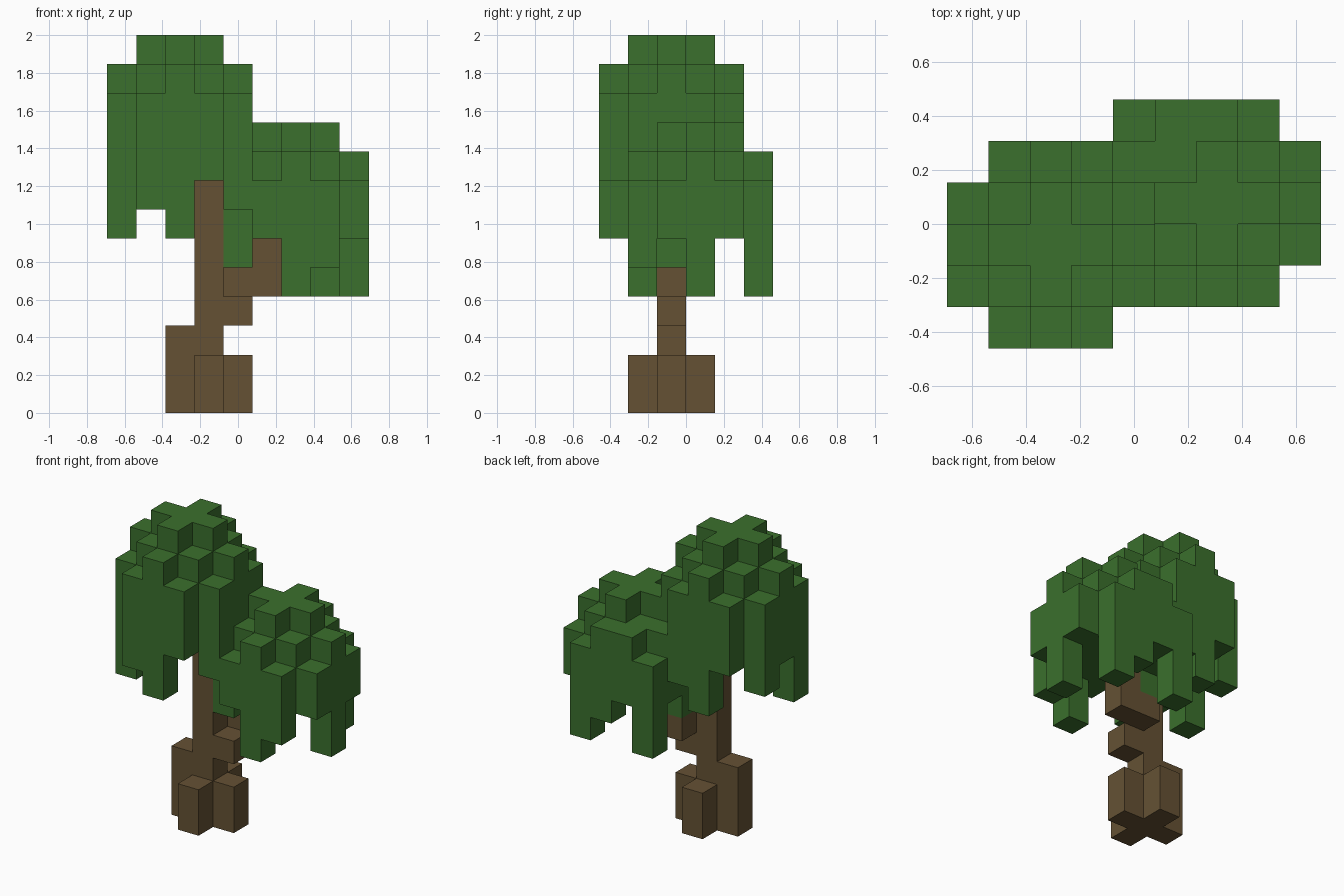
import bpy, bmesh
from mathutils import Vector

cube = bpy.data.objects.get("Cube")
if cube:
    bpy.data.objects.remove(cube, do_unlink=True)

U = 2 / 13                      # edge length of one block
ORIGIN = Vector((-4.5, -3, 0))  # grid corner, in blocks


def material(name, color):
    m = bpy.data.materials.new(name)
    m.use_nodes = True
    m.diffuse_color = color
    bsdf = next(n for n in m.node_tree.nodes if n.type == 'BSDF_PRINCIPLED')
    bsdf.inputs["Base Color"].default_value = color
    bsdf.inputs["Roughness"].default_value = 1
    return m


def column(i, j, bottom, top):
    return {(i, j, k) for k in range(bottom, top)}


def build_blocks(name, cells, mat):
    """Make one closed skin around a set of grid blocks."""
    bm = bmesh.new()
    for cell in sorted(cells):
        for axis in range(3):
            for side in (0, 1):
                near = list(cell)
                near[axis] += 2 * side - 1
                if tuple(near) in cells:
                    continue
                a, b = (axis + 1) % 3, (axis + 2) % 3
                ring = []
                for s, t in ((0, 0), (1, 0), (1, 1), (0, 1)):
                    p = Vector(cell)
                    p[axis] += side
                    p[a] += s
                    p[b] += t
                    ring.append(bm.verts.new((p + ORIGIN) * U))
                bm.faces.new(ring if side else ring[::-1])
    bmesh.ops.remove_doubles(bm, verts=bm.verts, dist=U / 100)
    bmesh.ops.dissolve_limit(bm, angle_limit=0.01, verts=bm.verts, edges=bm.edges)
    mesh = bpy.data.meshes.new(name)
    bm.to_mesh(mesh)
    bm.free()
    mesh.materials.append(mat)
    obj = bpy.data.objects.new(name, mesh)
    bpy.context.collection.objects.link(obj)


def crown(ci, cj, top, base, drips):
    """Stepped dome without corners; drips lower single columns."""
    cells = set()
    for di in range(-2, 3):
        for dj in range(-2, 3):
            d = abs(di) + abs(dj)
            if d < 4:
                i, j = ci + di, cj + dj
                step = max(0, d - 1)
                cells |= column(i, j, drips.get((i, j), base), top - step)
    return cells


bark = material("bark brown", (0.130, 0.083, 0.034, 1))
leaf = material("leaf green", (0.043, 0.162, 0.026, 1))

# Trunk with four root blocks
trunk = column(3, 2, 0, 8) | column(2, 2, 0, 3)
for i, j in ((4, 2), (3, 1), (3, 3)):
    trunk |= column(i, j, 0, 2)
build_blocks("trunk", trunk, bark)

# Side branch stepping up to the low crown
branch = column(4, 2, 3, 4) | column(4, 3, 4, 5) | column(5, 3, 4, 6)
build_blocks("branch", branch, bark)

# Tall crown
tall = crown(2, 2, 13, 8, {(0, 1): 6, (0, 3): 7, (1, 0): 7, (2, 0): 6,
                           (4, 1): 7, (2, 4): 6, (3, 4): 7})
build_blocks("tall_crown", tall, leaf)

# Low crown, with extra blocks where it meets the tall one
low = crown(6, 3, 10, 6, {(6, 1): 4, (7, 1): 5, (8, 3): 4, (7, 5): 4,
                          (6, 5): 5, (4, 2): 5, (4, 3): 5})
low |= column(4, 5, 4, 8) | column(5, 5, 8, 9) | column(4, 4, 8, 9)
build_blocks("low_crown", low - tall, leaf)
